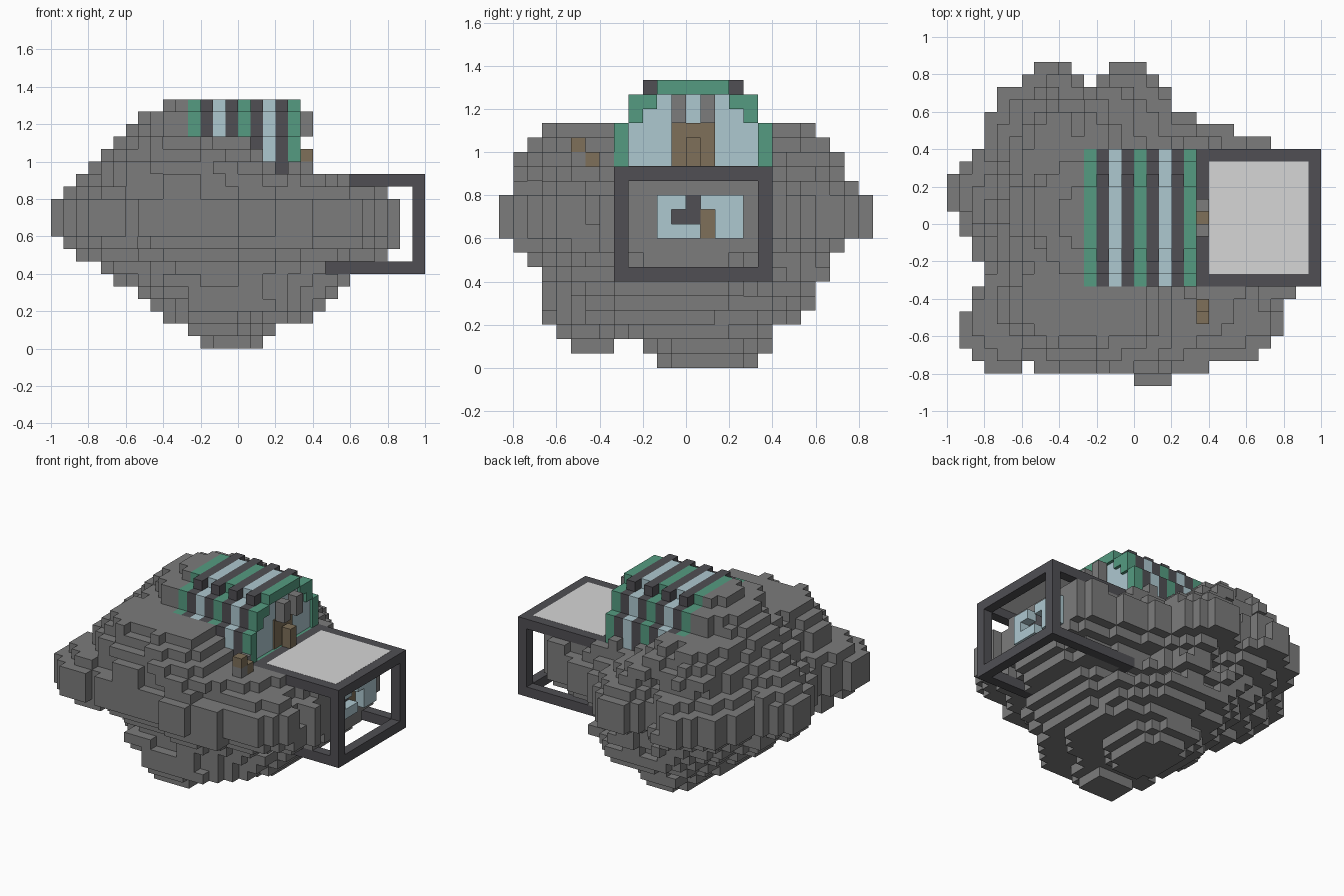
import bpy, bmesh
from mathutils import Vector, noise

old = bpy.data.objects.get("Cube")
if old:
    bpy.data.objects.remove(old, do_unlink=True)

S = 1 / 15                                   # block size
ORIGIN = Vector((-1, -13 * S, 0))
DIRS = [Vector(d) for d in ((1, 0, 0), (-1, 0, 0), (0, 1, 0), (0, -1, 0), (0, 0, 1), (0, 0, -1))]


def material(name, r, g, b):
    m = bpy.data.materials.new(name)
    m.use_nodes = True
    m.diffuse_color = (r, g, b, 1)
    m.node_tree.nodes["Principled BSDF"].inputs["Base Color"].default_value = (r, g, b, 1)
    return m


ROCK = material("rock grey", .2, .2, .2)
DARK = material("dark metal", .08, .078, .088)
GREEN = material("dome green", .09, .33, .22)
BLUE = material("pale blue glass", .42, .58, .63)
BROWN = material("brown", .21, .16, .1)
PANEL = material("light panel", .67, .67, .67)


def blocks(name, cells, mat):
    """Outer skin of a set of unit blocks."""
    bm = bmesh.new()
    for c in cells:
        mid = Vector(c) + Vector((.5, .5, .5))
        for d in DIRS:
            if tuple(int(v) for v in Vector(c) + d) in cells:
                continue
            a = Vector((d.y, d.z, d.x)) / 2
            b = d.cross(a)
            f = mid + d / 2
            quad = [f - a - b, f + a - b, f + a + b, f - a + b]
            bm.faces.new([bm.verts.new(ORIGIN + p * S) for p in quad])
    bmesh.ops.remove_doubles(bm, verts=bm.verts, dist=.001)
    me = bpy.data.meshes.new(name)
    bm.to_mesh(me)
    bm.free()
    me.materials.append(mat)
    ob = bpy.data.objects.new(name, me)
    bpy.context.collection.objects.link(ob)
    return ob


def span(xs, ys, zs):
    return {(i, j, k) for i in range(*xs) for j in range(*ys) for k in range(*zs)}


# Hangar frame: two rectangular rings and two end posts
frame = {c for c in span((20, 30), (8, 19), (6, 14))
         if (c[2] in (6, 13)) + (c[0] in (20, 29)) + (c[1] in (8, 18)) >= 2
         and not (c[0] == 20 and 6 < c[2] < 13)}

# Rock plan outline: block range for each row from front to back
PLAN = [(15, 18), (3, 21), (2, 25), (1, 26), (1, 27), (1, 27), (2, 27), (2, 28), (3, 28),
        (3, 28), (2, 28), (2, 28), (1, 28), (1, 28), (0, 28), (0, 28), (0, 28), (1, 28),
        (2, 28), (3, 26), (3, 23), (3, 20), (4, 18), (4, 18), (6, 17), (7, 16)]
NOTCHES = {(6, 1), (11, 24), (10, 25), (11, 25), (12, 25)}
# Rock extents of each layer from bottom to top: left, right, front, back
LAYERS = [(12, 17, 11, 18), (11, 18, 10, 19), (9, 21, 7, 19), (8, 22, 3, 21), (7, 23, 3, 22),
          (5, 24, 3, 22), (4, 26, 3, 23), (2, 27, 2, 23), (1, 28, 1, 24), (0, 28, 0, 26),
          (0, 28, 0, 26), (0, 28, 0, 26), (1, 27, 1, 25), (2, 25, 1, 24), (3, 22, 1, 24),
          (4, 19, 2, 23), (5, 18, 3, 22), (6, 18, 9, 18), (7, 17, 9, 18), (9, 15, 11, 16)]


def in_plan(u, v):
    i, j = int(u), int(v)
    return 0 <= j < 26 and PLAN[j][0] <= i < PLAN[j][1] and (i, j) not in NOTCHES


rock = set()
for k, (x0, x1, y0, y1) in enumerate(LAYERS):
    for c in span((x0, x1), (y0, y1), (k, k + 1)):
        i, j, _ = c
        u = (i + .5 - x0) / (x1 - x0) * 2 - 1
        v = (j + .5 - y0) / (y1 - y0) * 2 - 1
        # chunky bumps push the outline in and out
        bump = 1 + .11 * noise.noise(Vector((i // 3, j // 3, k // 2)) * .73)
        u, v = u * bump, v * bump
        rounded = abs(u) ** 2.1 + abs(v) ** 2.1 < 1.04
        core = 4 < k < 17
        if (rounded or 7 < k < 13) and in_plan(i, j) and (not core or in_plan(14 + 14 * u, 13 + 13 * v)):
            rock.add(c)
# small lobe hanging under the front
rock |= span((11, 15), (5, 8), (1, 2)) | span((10, 16), (5, 9), (2, 3)) | span((9, 11), (7, 9), (2, 3))
rock |= span((11, 15), (4, 5), (2, 3)) | span((11, 17), (3, 6), (3, 5))
# steps cut in front of the dome and below the hangar
rock -= span((16, 30), (0, 8), (16, 17)) | span((17, 30), (0, 8), (15, 16))
rock -= span((18, 30), (0, 8), (14, 15)) | span((22, 30), (0, 8), (6, 7))
rock |= {(19, 7, 14)}
rock -= span((20, 30), (8, 19), (13, 20))        # clear above hangar roof
rock -= span((27, 30), (8, 19), (0, 20))         # clear hangar mouth
rock |= span((20, 27), (9, 18), (8, 12))         # inner hangar wall
rock |= span((23, 28), (7, 8), (8, 12))          # rock cheek beside the hangar
rock -= frame

# Dome: stack of coloured arch slices
dome = {"green": set(), "dark": set(), "blue": set()}
PATTERN = ["green", "dark", "blue", "dark"]
for n in range(9):
    col = PATTERN[n % 4]
    i = 11 + n
    inset = 10 if col == "dark" else 11
    arch = span((i, i + 1), (8, 19), (13, 17)) | span((i, i + 1), (9, 18), (17, 19))
    arch |= span((i, i + 1), (inset, 27 - inset), (19, 20))
    dome[col] |= arch
rock -= dome["green"] | dome["dark"] | dome["blue"]

# Glazed end of the dome, with a door
end = (19, 20)
glass = span(end, (9, 18), (14, 17)) | span(end, (10, 17), (17, 18)) | span(end, (11, 16), (18, 19))
door = span(end, (12, 15), (14, 17))
dome["green"] -= glass

# Control window inside the hangar, with recessed mullion and door
dark_part = {(26, 13, 10), (26, 13, 11), (26, 12, 10)}
brown_part = {(26, 14, 9), (26, 14, 10)}
window = {c for c in span((27, 28), (11, 17), (9, 12))
          if (26, c[1], c[2]) not in dark_part | brown_part}
rock -= dark_part | brown_part
blocks("hangar_window", window, BLUE)
blocks("hangar_window_mullion", dark_part, DARK)
blocks("hangar_window_door", brown_part, BROWN)

blocks("asteroid_rock", rock, ROCK)
blocks("hangar_frame", frame, DARK)
blocks("dome_green_ribs", dome["green"], GREEN)
blocks("dome_dark_ribs", dome["dark"], DARK)
blocks("dome_window_bands", dome["blue"], BLUE)
blocks("dome_end_glass", glass - door, BLUE).location.x = -.02
blocks("dome_door", door, BROWN).location.x = -.01

# Small fittings around the door and on the rock
blocks("door_lamps", span((20, 21), (12, 13), (17, 19)) | span((20, 21), (14, 15), (17, 19)), ROCK)
blocks("door_post", span((20, 21), (13, 14), (14, 16)), BROWN)
blocks("rock_crates", {(20, 5, 15), (20, 6, 14)}, BROWN)
blocks("crate_base", {(20, 5, 14)}, ROCK)

# Roof panel
bpy.ops.mesh.primitive_cube_add(size=1, location=(10 * S, .5 * S, 14 * S - .003))
roof = bpy.context.object
roof.name = "hangar_roof_panel"
roof.scale = (8 * S, 9 * S, .008)
roof.data.materials.append(PANEL)
